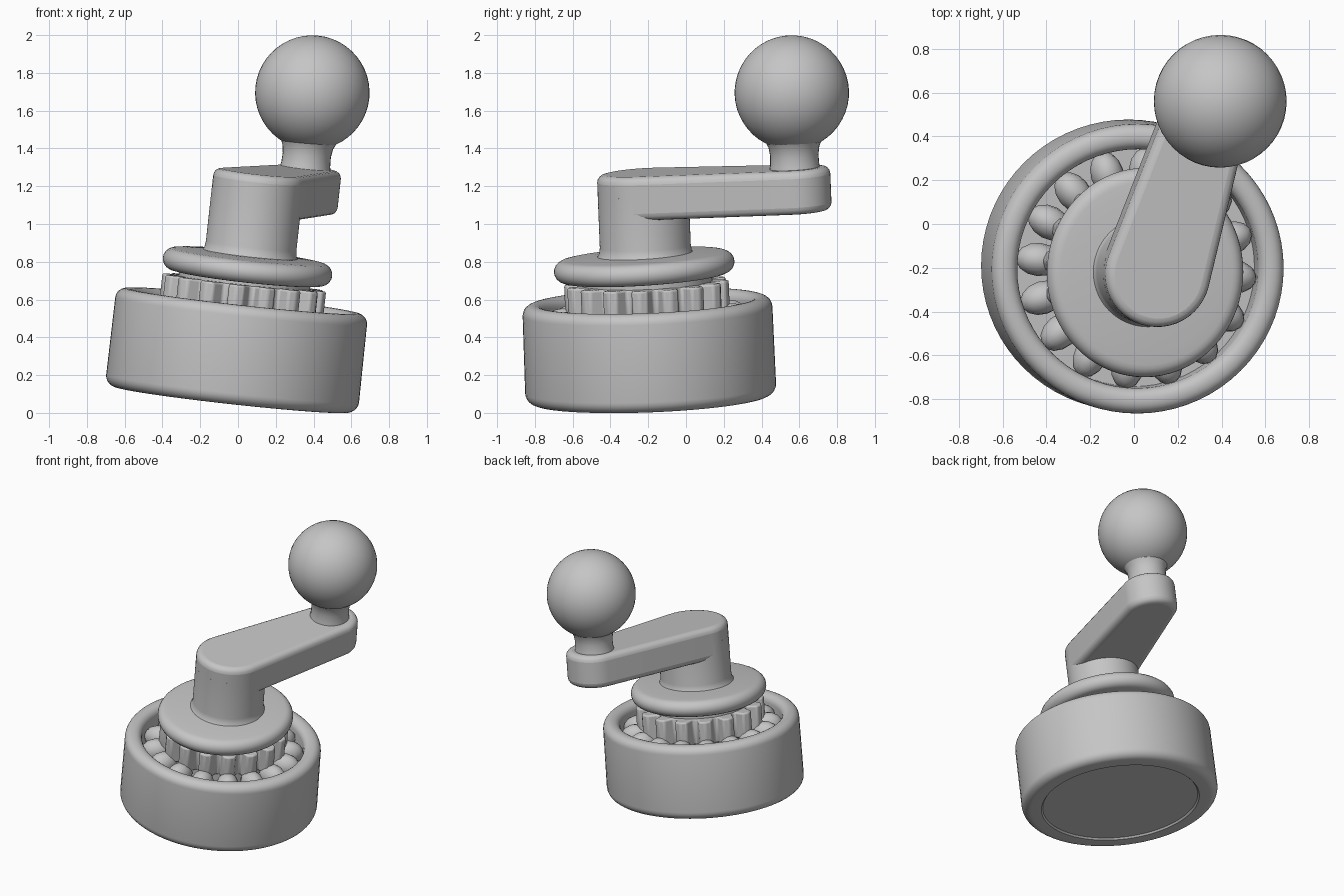
import bpy, bmesh, math
from mathutils import Matrix, Vector

if "Cube" in bpy.data.objects:
    bpy.data.objects.remove(bpy.data.objects["Cube"])

grey = bpy.data.materials.new("plain grey")
grey.diffuse_color = (0.56, 0.56, 0.56, 1)
grey.use_nodes = True
grey.node_tree.nodes["Principled BSDF"].inputs["Base Color"].default_value = grey.diffuse_color

# Everything is built upright, then leaned over on a common axis
UP = Vector((0.11, -0.04, 1)).normalized()
LEAN = Matrix.Translation((-0.035, -0.185, 0.07)) @ \
    Vector((0, 0, 1)).rotation_difference(UP).to_matrix().to_4x4()


def finish(name, bm, bevel=0, angle=40):
    bmesh.ops.recalc_face_normals(bm, faces=bm.faces)
    mesh = bpy.data.meshes.new(name)
    bm.to_mesh(mesh)
    bm.free()
    mesh.materials.append(grey)
    ob = bpy.data.objects.new(name, mesh)
    bpy.context.collection.objects.link(ob)
    ob.matrix_world = LEAN
    if bevel:
        mod = ob.modifiers.new("round", 'BEVEL')
        mod.width, mod.segments, mod.limit_method = bevel, 4, 'ANGLE'
        mod.angle_limit = math.radians(40)
    bpy.ops.object.select_all(action='DESELECT')
    ob.select_set(True)
    bpy.context.view_layer.objects.active = ob
    bpy.ops.object.shade_smooth_by_angle(angle=math.radians(angle))
    return ob


def lathe(name, profile, centre=(0, 0), steps=72):
    """Spin (radius, height) points round a vertical axis."""
    bm = bmesh.new()
    vs = [bm.verts.new((r, 0, h)) for r, h in profile]
    es = [bm.edges.new(p) for p in zip(vs, vs[1:])]
    bmesh.ops.spin(bm, geom=vs + es, cent=(0, 0, 0), axis=(0, 0, 1),
                   angle=math.tau, steps=steps)
    bmesh.ops.remove_doubles(bm, verts=bm.verts, dist=1e-5)
    bmesh.ops.translate(bm, verts=bm.verts, vec=(*centre, 0))
    return finish(name, bm)


def prism(name, outline, z0, z1, bevel, slope=0):
    """Extrude a flat outline between two heights, rising along y by slope."""
    bm = bmesh.new()
    face = bm.faces.new([bm.verts.new((x, y, z0 + slope * y)) for x, y in outline])
    new = bmesh.ops.extrude_face_region(bm, geom=[face])["geom"]
    bmesh.ops.translate(bm, vec=(0, 0, z1 - z0),
                        verts=[v for v in new if isinstance(v, bmesh.types.BMVert)])
    return finish(name, bm, bevel)


def arc(r, h, rad, a0, a1, n=6):
    """Rounded corner for a lathe profile."""
    return [(r + rad * math.cos(math.radians(a0 + (a1 - a0) * i / n)),
             h + rad * math.sin(math.radians(a0 + (a1 - a0) * i / n)))
            for i in range(n + 1)]


# Drum: recessed base, rounded outer wall and rim, open top with inner floor
drum = lathe("drum", [(0, 0.012), (0.53, 0.012), (0.54, 0.0)]
             + arc(0.61, 0.06, 0.06, -90, 0) + arc(0.612, 0.472, 0.055, 0, 90)
             + arc(0.602, 0.475, 0.052, 90, 180) + [(0.548, 0.34), (0, 0.34)])
drum.matrix_world = LEAN @ Matrix.Diagonal((1.005, 0.992, 1, 1))

# Ring of rollers lying between the core and the drum wall
bm = bmesh.new()
for i in range(16):
    m = Matrix.Rotation(math.tau * i / 16 - 0.09, 4, 'Z') @ \
        Matrix.Translation((0.45, 0, 0.415)) @ Matrix.Diagonal((0.105, 0.076, 0.085, 1))
    bmesh.ops.create_uvsphere(bm, u_segments=14, v_segments=8, radius=1, matrix=m)
finish("rollers", bm)

# Toothed wheel under the collar
teeth = 16
wheel = []
for i in range(teeth):
    for r, f in ((0.355, -0.25), (0.355, -0.05), (0.425, 0.05), (0.44, 0.3), (0.425, 0.55)):
        a = math.tau * (i + f - 0.3) / teeth - 0.09
        wheel.append((r * math.cos(a), r * math.sin(a)))
prism("toothed_wheel", wheel, 0.44, 0.625, 0.012)
lathe("core", [(0, 0.33), (0.35, 0.33), (0.35, 0.67), (0, 0.67)])

# Collar: thick disc with rounded edge, rising gently to the post,
# slightly oval and with a little extra tilt
collar = lathe("collar", [(0, -0.055)] + arc(0.407, 0, 0.058, -90, 90, 10)
               + [(0.36, 0.061), (0.28, 0.067), (0, 0.075)])
collar.matrix_world = LEAN @ Matrix.Translation((0.008, -0.008, 0.71)) @ \
    Matrix.Rotation(0.025, 4, 'X') @ Matrix.Diagonal((0.97, 1.03, 1, 1))

# Post with a small fillet where it meets the collar
BASE = Vector((0.015, 0.002))
lathe("post", [(0, 0.75), (0.26, 0.765), (0.245, 0.79), (0.241, 0.82),
               (0.241, 1.10), (0, 1.10)], BASE)

# Crank arm: two round ends joined by tangents, flush with the post
END = Vector((0.268, 0.815))
R0, R1 = 0.241, 0.182
axis = END - BASE
heading = math.atan2(axis.y, axis.x)
spread = math.acos((R0 - R1) / axis.length)
outline = []
for c, r, a0, a1 in ((END, R1, -spread, spread),
                     (BASE, R0, spread, math.tau - spread)):
    for i in range(25):
        a = heading + a0 + (a1 - a0) * i / 24
        outline.append((c.x + r * math.cos(a), c.y + r * math.sin(a)))
prism("crank_arm", outline, 0.98, 1.213, 0.04, 0.024)

# Neck flaring into the knob, and the ball knob
lathe("neck", [(0, 1.20), (0.14, 1.20), (0.13, 1.25), (0.128, 1.30),
               (0.135, 1.345), (0.15, 1.375), (0, 1.40)], (0.257, 0.81), 32)
bm = bmesh.new()
bmesh.ops.create_uvsphere(bm, u_segments=48, v_segments=24, radius=0.303,
                          matrix=Matrix.Translation((0.25, 0.81, 1.632)))
finish("ball_knob", bm)
